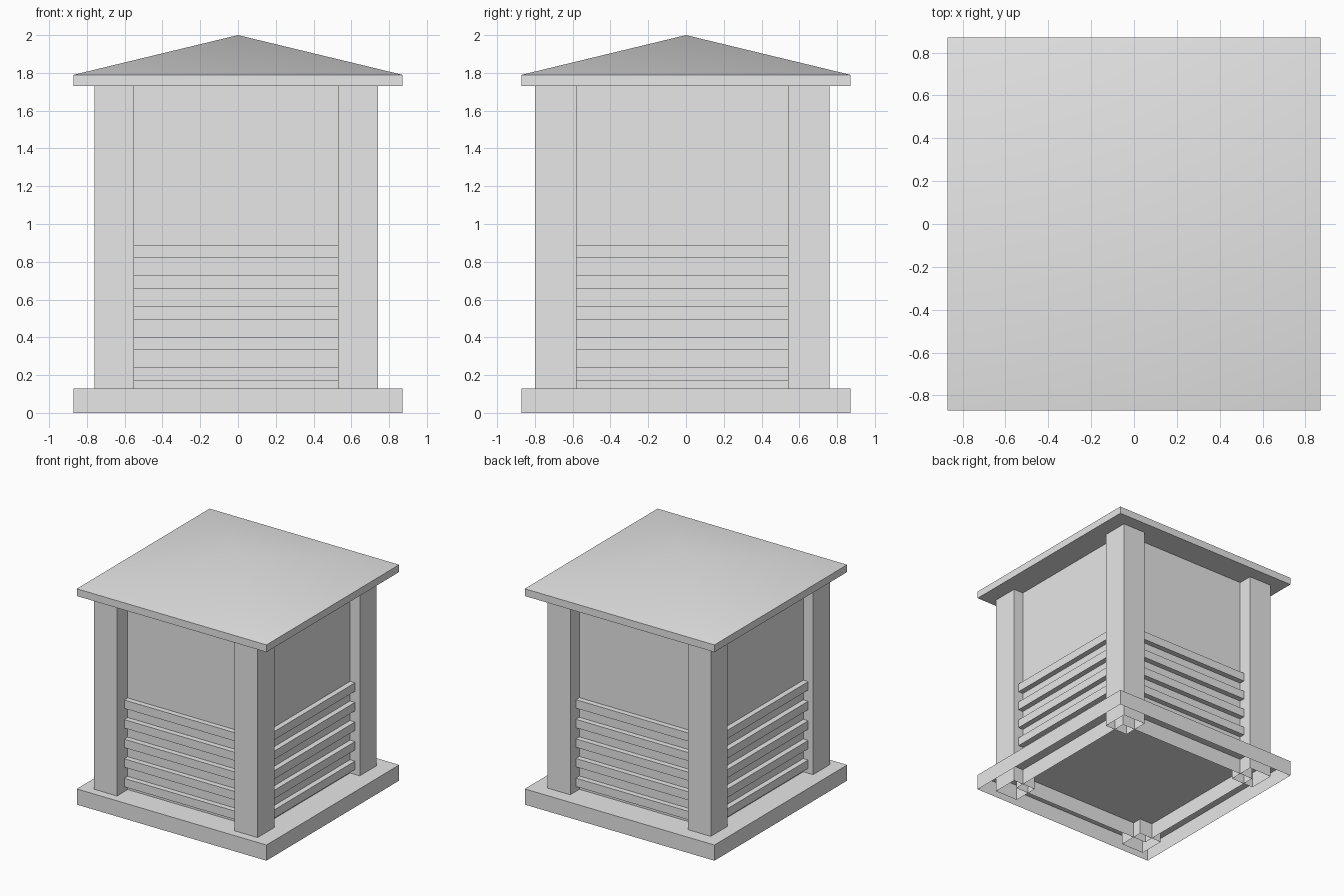
import bpy
import bmesh
from math import radians

old = bpy.data.objects.get("Cube")
if old:
    bpy.data.objects.remove(old, do_unlink=True)

grey = bpy.data.materials.new("plain_grey")
grey.use_nodes = True
colour = (0.8, 0.8, 0.8, 1)
grey.diffuse_color = colour
grey.node_tree.nodes["Principled BSDF"].inputs["Base Color"].default_value = colour


def finish(name, bm):
    mesh = bpy.data.meshes.new(name)
    bm.to_mesh(mesh)
    bm.free()
    obj = bpy.data.objects.new(name, mesh)
    mesh.materials.append(grey)
    bpy.context.collection.objects.link(obj)
    return obj


def box_mesh(x, y, z, open_bottom=False):
    """Box from (min, max) ranges, optionally without its lower face."""
    bm = bmesh.new()
    bmesh.ops.create_cube(bm, size=1)
    for v in bm.verts:
        v.co = [r[0] if c < 0 else r[1] for c, r in zip(v.co, (x, y, z))]
    bm.normal_update()
    if open_bottom:
        low = [f for f in bm.faces if f.normal.z < -0.5]
        bmesh.ops.delete(bm, geom=low, context='FACES')
    return bm


def box(name, x, y, z, open_bottom=False):
    return finish(name, box_mesh(x, y, z, open_bottom))


EDGE = 0.87
FLOOR, EAVE = 0.13, 1.73

# Plinth and walls are shells, open underneath
box("plinth", (-EDGE, EDGE), (-EDGE, EDGE), (0, FLOOR), True)
wall_x, wall_y = (-0.67, 0.65), (-0.66, 0.64)
box("walls", wall_x, wall_y, (0, EAVE), True)

# Corner posts
post_x = {"right": (-0.76, -0.55), "left": (0.53, 0.74)}
post_y = {"front": (-0.80, -0.58), "back": (0.54, 0.76)}
for side, px in post_x.items():
    for end, py in post_y.items():
        box(f"{end}_{side}_post", px, py, (0, EAVE), True)

# Horizontal slats between the posts on all four sides
PROUD = 0.045
span_x, span_y = (-0.60, 0.58), (-0.62, 0.58)
for i in range(5):
    low = 0.17 + i * 0.1625
    z = (low, low + 0.07)
    box(f"front_slat_{i}", span_x, (wall_y[0] - PROUD, wall_y[0]), z)
    box(f"back_slat_{i}", span_x, (wall_y[1], wall_y[1] + PROUD), z)
    box(f"right_slat_{i}", (wall_x[0] - PROUD, wall_x[0]), span_y, z)
    box(f"left_slat_{i}", (wall_x[1], wall_x[1] + PROUD), span_y, z)

# Roof: eave slab with its top drawn up to a shallow, softly shaded peak
bm = box_mesh((-EDGE, EDGE), (-EDGE, EDGE), (EAVE, 1.79))
top = [f for f in bm.faces if f.normal.z > 0.5]
peak = bmesh.ops.poke(bm, faces=top)["verts"][0]
peak.co.z = 2
roof = finish("roof", bm)
bpy.ops.object.select_all(action='DESELECT')
roof.select_set(True)
bpy.context.view_layer.objects.active = roof
bpy.ops.object.shade_smooth_by_angle(angle=radians(30))
